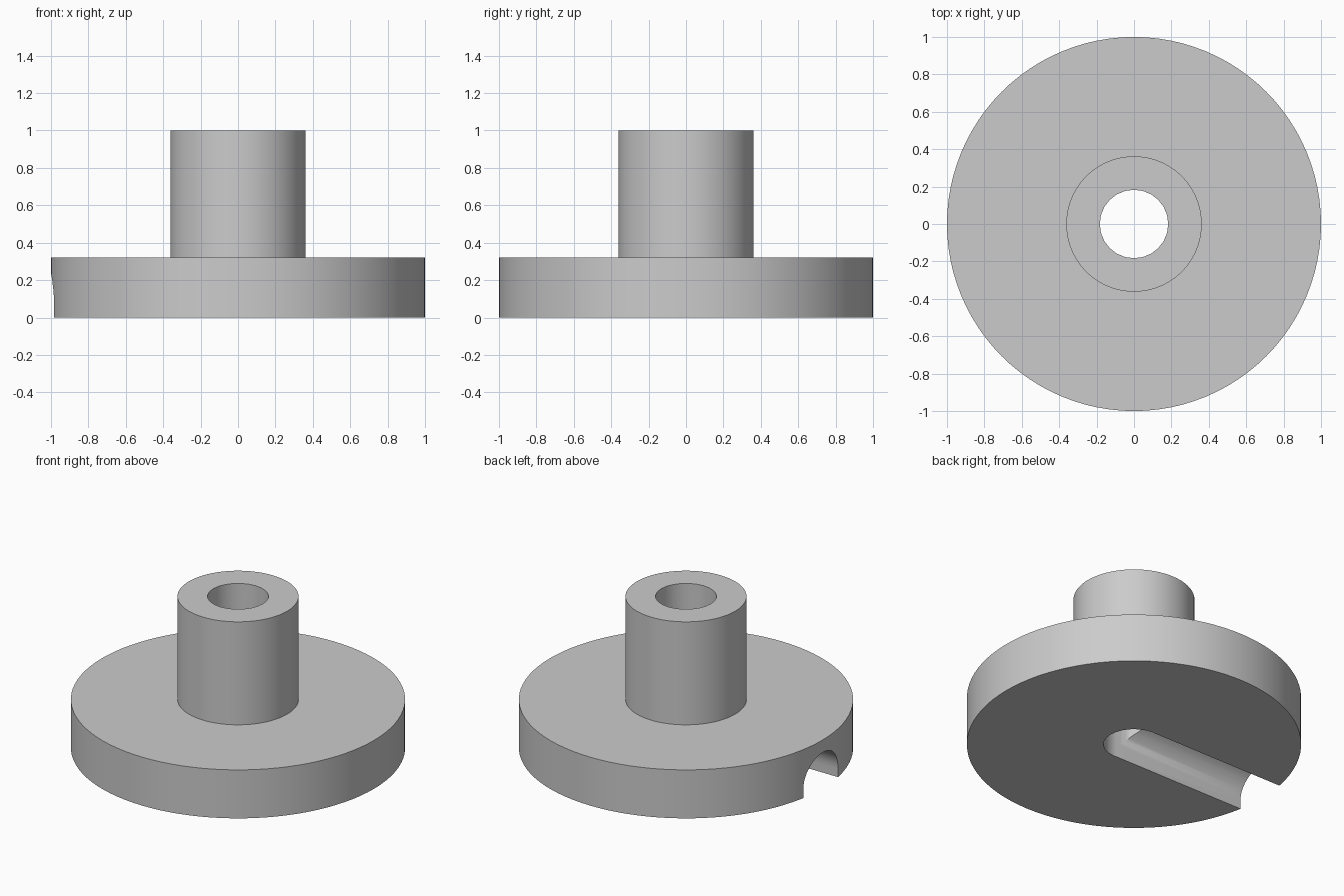
import bpy
import bmesh
from math import cos, sin, pi, radians
from mathutils import Matrix

cube = bpy.data.objects.get("Cube")
if cube:
    bpy.data.objects.remove(cube, do_unlink=True)

FLANGE_RADIUS, FLANGE_TOP = 1.0, 0.32
BOSS_RADIUS, BOSS_TOP = 0.362, 1.0
BORE_RADIUS = 0.183
SLOT_RADIUS, SLOT_SPRING = 0.181, 0.056

grey = bpy.data.materials.new("plain grey")
grey.use_nodes = True
grey.diffuse_color = (0.6, 0.6, 0.6, 1)
grey.node_tree.nodes["Principled BSDF"].inputs["Base Color"].default_value = (0.6, 0.6, 0.6, 1)


def make_object(name, bm):
    bmesh.ops.recalc_face_normals(bm, faces=bm.faces)
    mesh = bpy.data.meshes.new(name)
    bm.to_mesh(mesh)
    bm.free()
    mesh.materials.append(grey)
    obj = bpy.data.objects.new(name, mesh)
    bpy.context.collection.objects.link(obj)
    return obj


def lathe(name, profile, sides):
    """Stack of rings from (radius, height) pairs, capped at both ends."""
    bm = bmesh.new()
    rings = [[bm.verts.new((r * cos(2 * pi * i / sides), r * sin(2 * pi * i / sides), z))
              for i in range(sides)] for r, z in profile]
    for low, high in zip(rings, rings[1:]):
        for i in range(sides):
            j = (i + 1) % sides
            bm.faces.new((low[i], low[j], high[j], high[i]))
    bm.faces.new(rings[0])
    bm.faces.new(rings[-1])
    return make_object(name, bm)


def arch_cutter(name, radius, spring, length, steps=24):
    """Round-topped channel running from the axis towards -x."""
    bm = bmesh.new()
    outline = [(radius, -0.1)]
    outline += [(radius * cos(pi * i / steps), spring + radius * sin(pi * i / steps))
                for i in range(steps + 1)]
    outline.append((-radius, -0.1))
    face = bm.faces.new([bm.verts.new((0, y, z)) for y, z in outline])
    swept = bmesh.ops.extrude_face_region(bm, geom=[face], use_keep_orig=True)
    moved = [v for v in swept["geom"] if isinstance(v, bmesh.types.BMVert)]
    bmesh.ops.transform(bm, matrix=Matrix.Translation((-length, 0, 0)), verts=moved)
    return make_object(name, bm)


def cut(target, cutter):
    cutter.hide_render = True
    mod = target.modifiers.new("cut", "BOOLEAN")
    mod.operation = "DIFFERENCE"
    mod.solver = "EXACT"
    mod.object = cutter
    bpy.context.view_layer.objects.active = target
    bpy.ops.object.modifier_apply(modifier=mod.name)
    bpy.data.objects.remove(cutter, do_unlink=True)


# Round flange with the boss standing on it
hub = lathe("flanged_hub", [(FLANGE_RADIUS, 0), (FLANGE_RADIUS, FLANGE_TOP),
                            (BOSS_RADIUS, FLANGE_TOP), (BOSS_RADIUS, BOSS_TOP)], 96)

# Through bore, then the arched channel in the underside
cut(hub, lathe("bore_cutter", [(BORE_RADIUS, -0.2), (BORE_RADIUS, 1.2)], 24))
cut(hub, arch_cutter("channel_cutter", SLOT_RADIUS, SLOT_SPRING, 1.2))

bpy.ops.object.select_all(action="DESELECT")
hub.select_set(True)
bpy.context.view_layer.objects.active = hub
bpy.ops.object.shade_smooth_by_angle(angle=radians(30))
